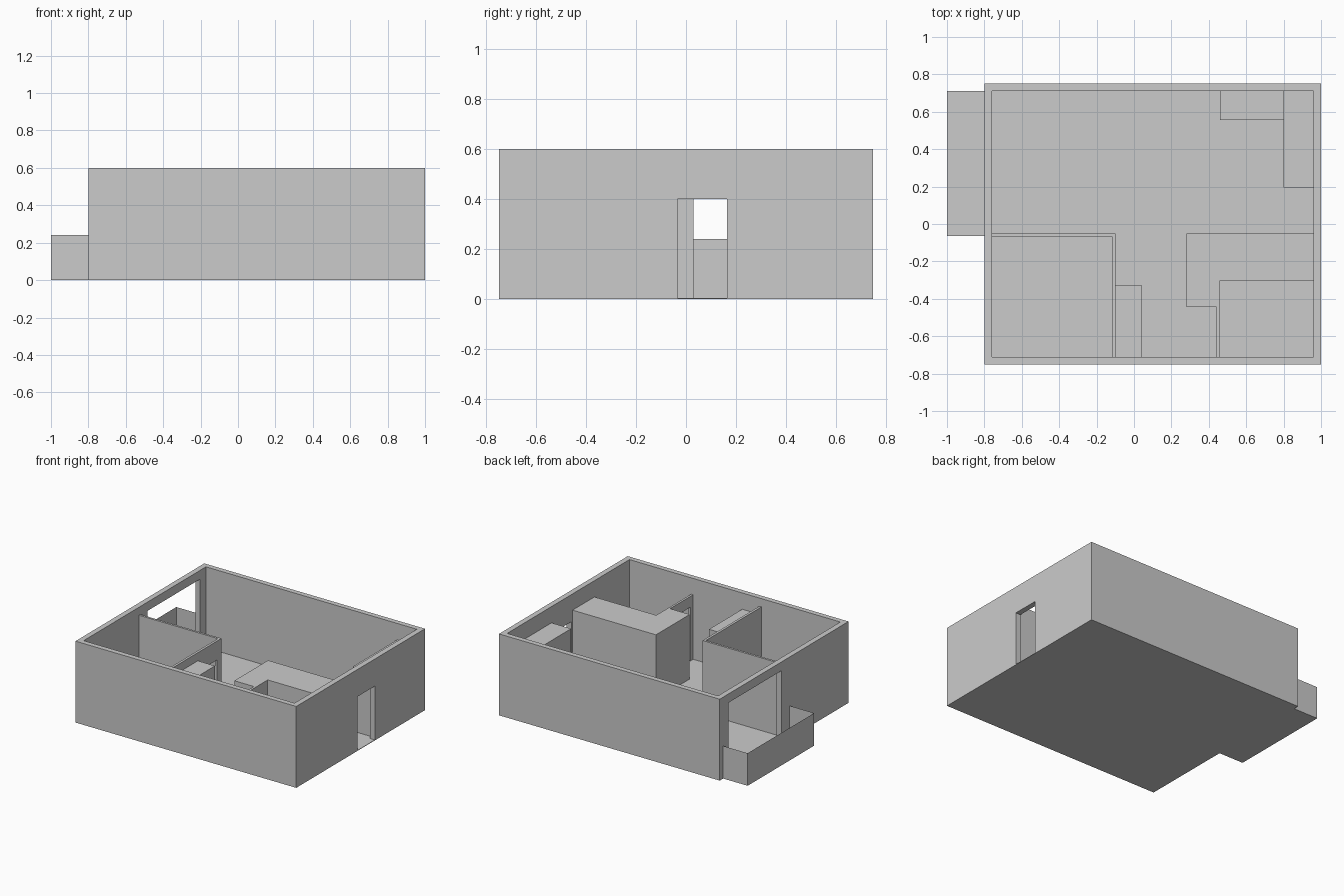
import bpy, bmesh

if "Cube" in bpy.data.objects:
    bpy.data.objects.remove(bpy.data.objects["Cube"])

FLOOR = 0.004      # slab thickness
WALL_H = 0.60      # outer wall top
INNER_H = 0.54     # partition top
TALL_H = 0.48      # tall block and cabinet top
DOOR_H = 0.40


def prism(name, pts, z0, z1):
    """Extrude a plan outline from z0 to z1."""
    bm = bmesh.new()
    face = bm.faces.new([bm.verts.new((x, y, z0)) for x, y in pts])
    ext = bmesh.ops.extrude_face_region(bm, geom=[face], use_keep_orig=True)
    verts = [g for g in ext["geom"] if isinstance(g, bmesh.types.BMVert)]
    bmesh.ops.translate(bm, verts=verts, vec=(0, 0, z1 - z0))
    bmesh.ops.recalc_face_normals(bm, faces=bm.faces)
    return link(name, bm)


def link(name, bm):
    me = bpy.data.meshes.new(name)
    bm.to_mesh(me)
    bm.free()
    ob = bpy.data.objects.new(name, me)
    bpy.context.collection.objects.link(ob)
    return ob


def box(name, x0, x1, y0, y1, z0, z1):
    return prism(name, [(x0, y0), (x1, y0), (x1, y1), (x0, y1)], z0, z1)


def cut(ob, *bounds):
    """Remove a box from an object."""
    cutter = box("cutter", *bounds)
    cutter.hide_render = True
    mod = ob.modifiers.new("cut", 'BOOLEAN')
    mod.operation = 'DIFFERENCE'
    mod.solver = 'EXACT'
    mod.object = cutter
    bpy.context.view_layer.objects.active = ob
    bpy.ops.object.modifier_apply(modifier=mod.name)
    bpy.data.objects.remove(cutter, do_unlink=True)


# floor slab including the balcony
prism("floor", [(-0.8, -0.75), (1, -0.75), (1, 0.75), (-0.8, 0.75),
                (-0.8, 0.71), (-1, 0.71), (-1, -0.065), (-0.8, -0.065)], 0, FLOOR)

# outer walls with entrance and balcony openings
walls = box("outer_walls", -0.8, 1, -0.75, 0.75, FLOOR, WALL_H)
cut(walls, -0.76, 0.96, -0.712, 0.712, -0.1, 0.8)
cut(walls, 0.9, 1.1, -0.035, 0.165, -0.1, DOOR_H)
cut(walls, -0.9, -0.7, 0.03, 0.645, -0.1, INNER_H - 0.005)

# bedroom partition with doorway
bedroom = prism("bedroom_partition",
                [(-0.76, -0.05), (-0.76, -0.066), (-0.118, -0.066),
                 (-0.118, -0.712), (-0.10, -0.712), (-0.10, -0.05)], FLOOR, INNER_H)
cut(bedroom, -0.2, -0.05, -0.30, -0.10, -0.1, DOOR_H)

# tall L-shaped block with thin bathroom wall and doorway
block = prism("bathroom_block",
              [(0.28, -0.05), (0.28, -0.443), (0.44, -0.443), (0.44, -0.712),
               (0.456, -0.712), (0.456, -0.305), (0.96, -0.305), (0.96, -0.05)],
              FLOOR, TALL_H)
cut(block, 0.4, 0.5, -0.68, -0.48, -0.1, DOOR_H)

# furniture along the walls
box("wardrobe", -0.10, 0.04, -0.712, -0.325, FLOOR, TALL_H)
box("tall_cabinet", 0.80, 0.96, 0.195, 0.712, FLOOR, TALL_H)
box("low_counter", 0.46, 0.80, 0.555, 0.712, FLOOR, 0.17)

# balcony parapet, a thin sheet around three sides
bm = bmesh.new()
path = [(-0.8, 0.71), (-1, 0.71), (-1, -0.065), (-0.8, -0.065)]
low = [bm.verts.new((x, y, FLOOR)) for x, y in path]
top = [bm.verts.new((x, y, 0.24)) for x, y in path]
for i in range(3):
    bm.faces.new((low[i], low[i + 1], top[i + 1], top[i]))
link("balcony_parapet", bm)
